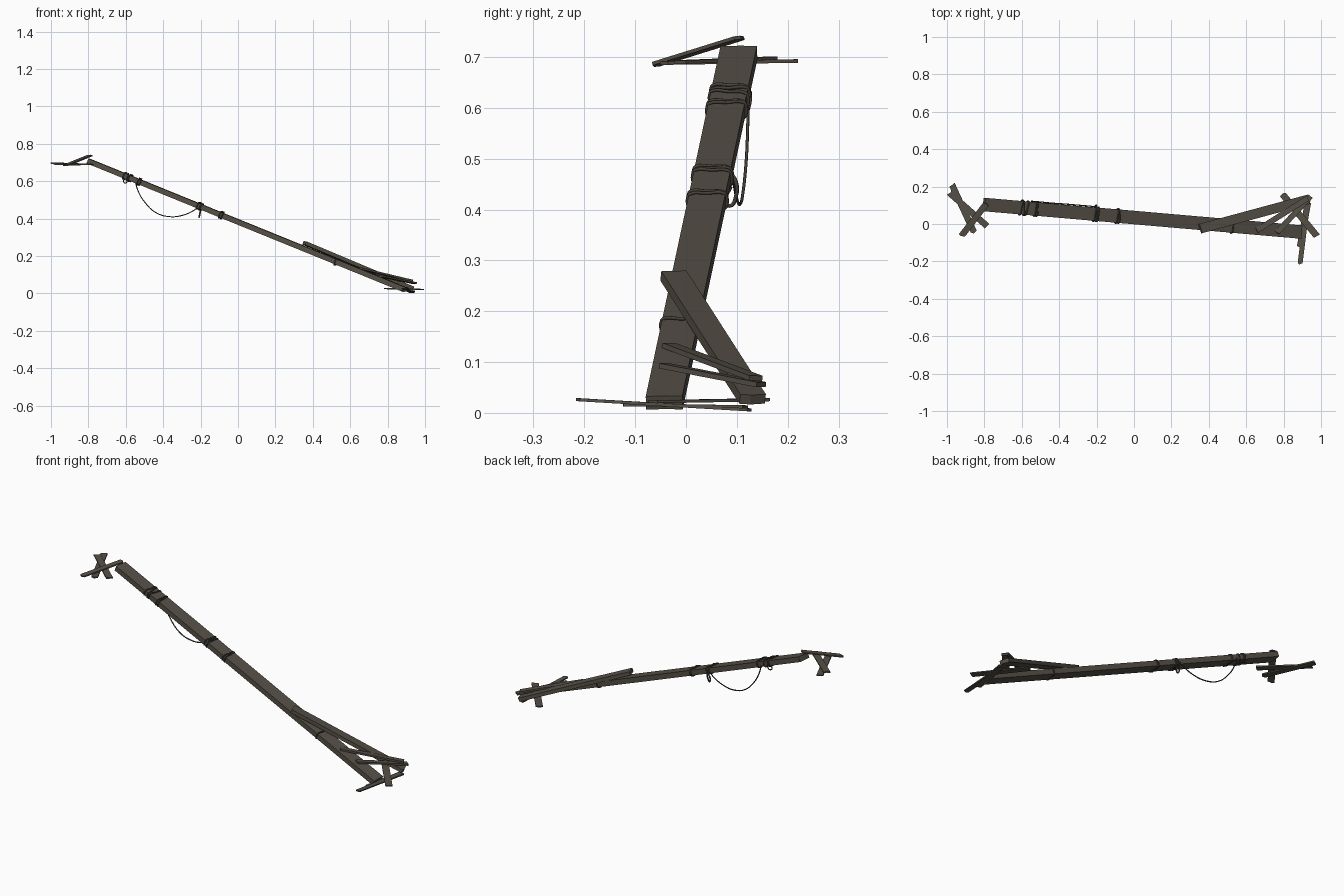
import bpy, bmesh, math, random
from mathutils import Vector

if "Cube" in bpy.data.objects:
    bpy.data.objects.remove(bpy.data.objects["Cube"])
random.seed(4)

def material(name, rgb):
    m = bpy.data.materials.new(name)
    m.diffuse_color = (*rgb, 1)
    m.use_nodes = True
    m.node_tree.nodes["Principled BSDF"].inputs["Base Color"].default_value = m.diffuse_color
    return m

wood = material("weathered wood", (0.092, 0.080, 0.062))
rope = material("dark rope", (0.060, 0.052, 0.042))

def frame(a, b):
    d = (b - a).normalized()
    side = Vector((0, 0, 1)).cross(d).normalized()
    return d, side, d.cross(side)

# Plank between two centre points, with slightly ragged ends
def plank(name, a, b, width, thick, jag=0.008, width2=None):
    a, b = Vector(a), Vector(b)
    d, s, u = frame(a, b)
    w, w2 = width / 2, (width2 or width) / 2
    r = lambda: random.uniform(-jag, jag)
    outline = [a + d * r() - s * w, a + d * r() + s * w * .2, a + d * r() + s * w,
               b + d * r() + s * w2, b + d * r() - s * w2 * .2, b + d * r() - s * w2]
    bm = bmesh.new()
    f = bm.faces.new([bm.verts.new(p - u * thick / 2) for p in outline])
    ext = bmesh.ops.extrude_face_region(bm, geom=[f])
    bmesh.ops.translate(bm, vec=u * thick,
                        verts=[v for v in ext["geom"] if isinstance(v, bmesh.types.BMVert)])
    bmesh.ops.recalc_face_normals(bm, faces=bm.faces)
    me = bpy.data.meshes.new(name)
    bm.to_mesh(me)
    bm.free()
    me.materials.append(wood)
    ob = bpy.data.objects.new(name, me)
    bpy.context.collection.objects.link(ob)
    return ob

# Rope as a smooth round curve through points
def cord(name, pts, radius=0.003, cyclic=False):
    cu = bpy.data.curves.new(name, "CURVE")
    cu.dimensions = "3D"
    cu.bevel_depth, cu.bevel_resolution, cu.resolution_u = radius, 1, 4
    cu.use_fill_caps = True
    sp = cu.splines.new("BEZIER")
    sp.bezier_points.add(len(pts) - 1)
    for bp, p in zip(sp.bezier_points, pts):
        bp.co = p
        bp.handle_left_type = bp.handle_right_type = "AUTO"
    sp.use_cyclic_u = cyclic
    cu.materials.append(rope)
    ob = bpy.data.objects.new(name, cu)
    bpy.context.collection.objects.link(ob)

# Main leaning beam
TOP, FOOT = Vector((-0.80, 0.104, 0.708)), Vector((0.895, -0.043, 0.019))
plank("main_beam", TOP, FOOT, 0.072, 0.028, 0.004)
D, S, U = frame(TOP, FOOT)

# Rope lashings wrapped around the beam
def lashing(name, x, skew=0.0, radius=0.0035):
    c = TOP + (FOOT - TOP) * ((x - TOP.x) / (FOOT.x - TOP.x))
    w, t = 0.037, 0.016
    corners = [(-w, t * .7), (-w * .9, t), (0, t + .001), (w * .9, t), (w, t * .7), (w, -t * .7),
               (w * .9, -t), (0, -t - .001), (-w * .9, -t), (-w, -t * .7)]
    cord(name, [c + S * i + U * j + D * (skew * i / w) for i, j in corners], radius, True)

for n, (x, k) in enumerate([(-.605, .004), (-.592, -.004), (-.575, .006), (-.53, .002), (-.522, -.003),
                            (-.212, .003), (-.203, -.003), (-.195, .002), (-.092, .003), (-.083, -.002), (.525, .003)]):
    lashing(f"lashing_{n + 1}", x, k)

# Hanging rope, its loose loop and the short dangling end
cord("hanging_rope", [(-.55, .122, .60), (-.535, .121, .55), (-.50, .118, .49), (-.44, .112, .433),
                      (-.37, .107, .411), (-.30, .101, .417), (-.24, .096, .442), (-.205, .092, .468)], 0.003)
cord("rope_loop", [(-.205, .085, .475), (-.20, .098, .455), (-.205, .098, .425), (-.208, .086, .407),
                   (-.204, .078, .42), (-.20, .088, .445)], 0.004)
cord("rope_end", [(-.60, .127, .632), (-.592, .126, .61), (-.602, .118, .59), (-.612, .115, .60), (-.60, .12, .618)], 0.003)

# Bracing planks near the foot
plank("brace_plank", (.35, -.026, .272), (.935, .132, .026), 0.052, 0.02, 0.008)
plank("upper_strut", (.66, -.032, .132), (.925, .135, .069), 0.030, 0.010, 0.006)
plank("lower_strut", (.765, -.045, .093), (.942, .146, .056), 0.030, 0.010, 0.006)

# Crossed boards on the ground
plank("ground_board_1", (.888, -.212, .026), (.930, .125, .006), 0.026, 0.006, 0.006)
plank("ground_board_2", (.795, .158, .026), (.977, -.064, .022), 0.036, 0.006, 0.006)
plank("ground_board_3", (.887, -.125, .016), (.93, .115, .012), 0.034, 0.006, 0.006)

# Crossed boards at the raised end
plank("top_board_1", (-.972, .208, .692), (-.855, -.045, .688), 0.034, 0.007, 0.008)
plank("top_board_2", (-.985, .165, .697), (-.785, -.012, .690), 0.034, 0.007, 0.008)
plank("top_board_3", (-.921, -.062, .685), (-.790, .108, .738), 0.034, 0.007, 0.008)
